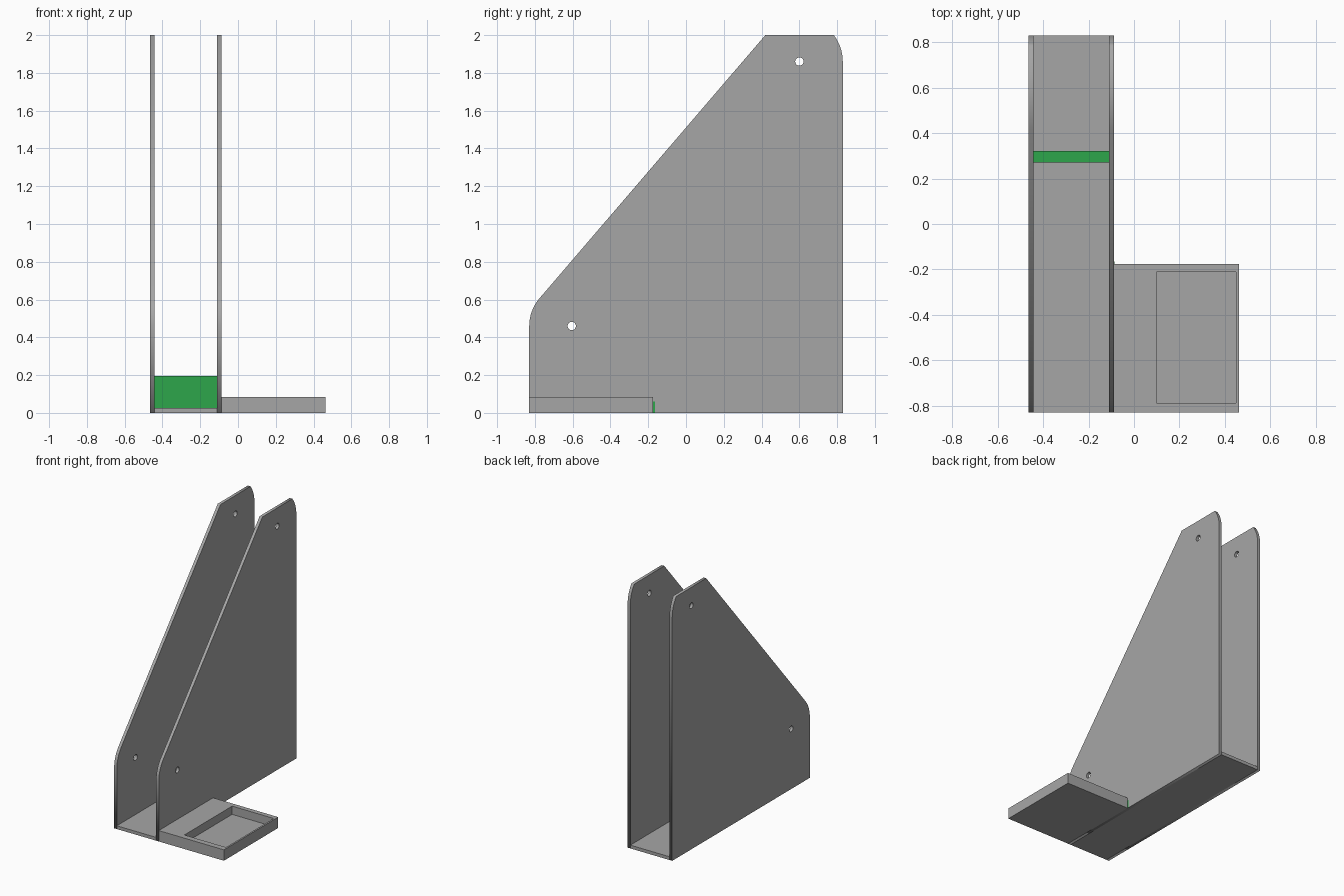
import bpy, bmesh, math
from mathutils import Matrix, Vector

if "Cube" in bpy.data.objects:
    bpy.data.objects.remove(bpy.data.objects["Cube"])


def material(name, rgb):
    m = bpy.data.materials.new(name)
    m.diffuse_color = (*rgb, 1)
    m.use_nodes = True
    m.node_tree.nodes["Principled BSDF"].inputs["Base Color"].default_value = m.diffuse_color
    return m


GREY = material("grey", (0.38, 0.38, 0.38))
GREEN = material("green", (0.027, 0.38, 0.069))


def add_mesh(name, mesh, mat):
    ob = bpy.data.objects.new(name, mesh)
    bpy.context.collection.objects.link(ob)
    mesh.materials.clear()
    mesh.materials.append(mat)
    return ob


def box_bm(lo, hi):
    bm = bmesh.new()
    bmesh.ops.create_cube(bm, size=1)
    for v in bm.verts:
        v.co = Vector([lo[i] if v.co[i] < 0 else hi[i] for i in range(3)])
    return bm


def finish(name, bm, mat):
    me = bpy.data.meshes.new(name)
    bm.to_mesh(me)
    bm.free()
    return add_mesh(name, me, mat)


def arc(cy, cz, r, a0, a1, n):
    angles = [math.radians(a0 + (a1 - a0) * i / n) for i in range(n + 1)]
    return [(cy + r * math.cos(a), cz + r * math.sin(a)) for a in angles]


LOW, HIGH = (-0.605, 0.46), (0.60, 1.86)

# Side plate outline (y, z), rounded around the two holes
outline = [(-0.83, 0), (0.83, 0)]
outline += arc(*HIGH, 0.23, 0, 37.5, 8)
outline += [(0.42, 2.0)]
outline += arc(*LOW, 0.225, 139.4, 180, 8)
holes = [arc(*c, 0.022, 0, 345, 23) for c in (LOW, HIGH)]


def side_plate(name, x0, x1):
    cu = bpy.data.curves.new(name, 'CURVE')
    cu.dimensions, cu.fill_mode = '2D', 'BOTH'
    cu.extrude = (x1 - x0) / 2
    for loop in [outline] + holes:
        sp = cu.splines.new('POLY')
        sp.points.add(len(loop) - 1)
        for p, (y, z) in zip(sp.points, loop):
            p.co = (y, z, 0, 1)
        sp.use_cyclic_u = True
    tmp = bpy.data.objects.new(name + "_curve", cu)
    bpy.context.collection.objects.link(tmp)
    bpy.context.view_layer.update()
    deps = bpy.context.evaluated_depsgraph_get()
    me = bpy.data.meshes.new_from_object(tmp.evaluated_get(deps))
    bpy.data.objects.remove(tmp)
    # Stand the outline up: local x, y, z become y, z, x
    me.transform(Matrix(((0, 0, 1, (x0 + x1) / 2), (1, 0, 0, 0),
                         (0, 1, 0, 0), (0, 0, 0, 1))))
    bm = bmesh.new()
    bm.from_mesh(me)
    bmesh.ops.remove_doubles(bm, verts=bm.verts, dist=1e-5)
    bmesh.ops.recalc_face_normals(bm, faces=bm.faces)
    finish(name, bm, GREY)


side_plate("left_side_plate", -0.465, -0.442)
side_plate("right_side_plate", -0.111, -0.088)

# Floor and cross divider between the plates
finish("floor", box_bm((-0.442, -0.83, 0), (-0.111, 0.83, 0.025)), GREY)
finish("divider", box_bm((-0.442, 0.27, 0.025), (-0.111, 0.322, 0.195)), GREEN)

# Side tray with a sunken rectangular pocket
bm = box_bm((-0.088, -0.83, 0), (0.462, -0.175, 0.083))
bm.normal_update()
top = max(bm.faces, key=lambda f: f.calc_center_median().z)
bmesh.ops.inset_region(bm, faces=[top], thickness=0.03)
mid = top.calc_center_median()
for v in top.verts:
    v.co.x = 0.098 if v.co.x < mid.x else 0.449
    v.co.y = -0.787 if v.co.y < mid.y else -0.211
pocket = bmesh.ops.extrude_discrete_faces(bm, faces=[top])["faces"][0]
for v in pocket.verts:
    v.co.z = 0.02
bmesh.ops.recalc_face_normals(bm, faces=bm.faces)
finish("tray", bm, GREY)

# Small green mark behind the tray
finish("tray_mark", box_bm((-0.088, -0.175, 0), (-0.085, -0.164, 0.06)), GREEN)
